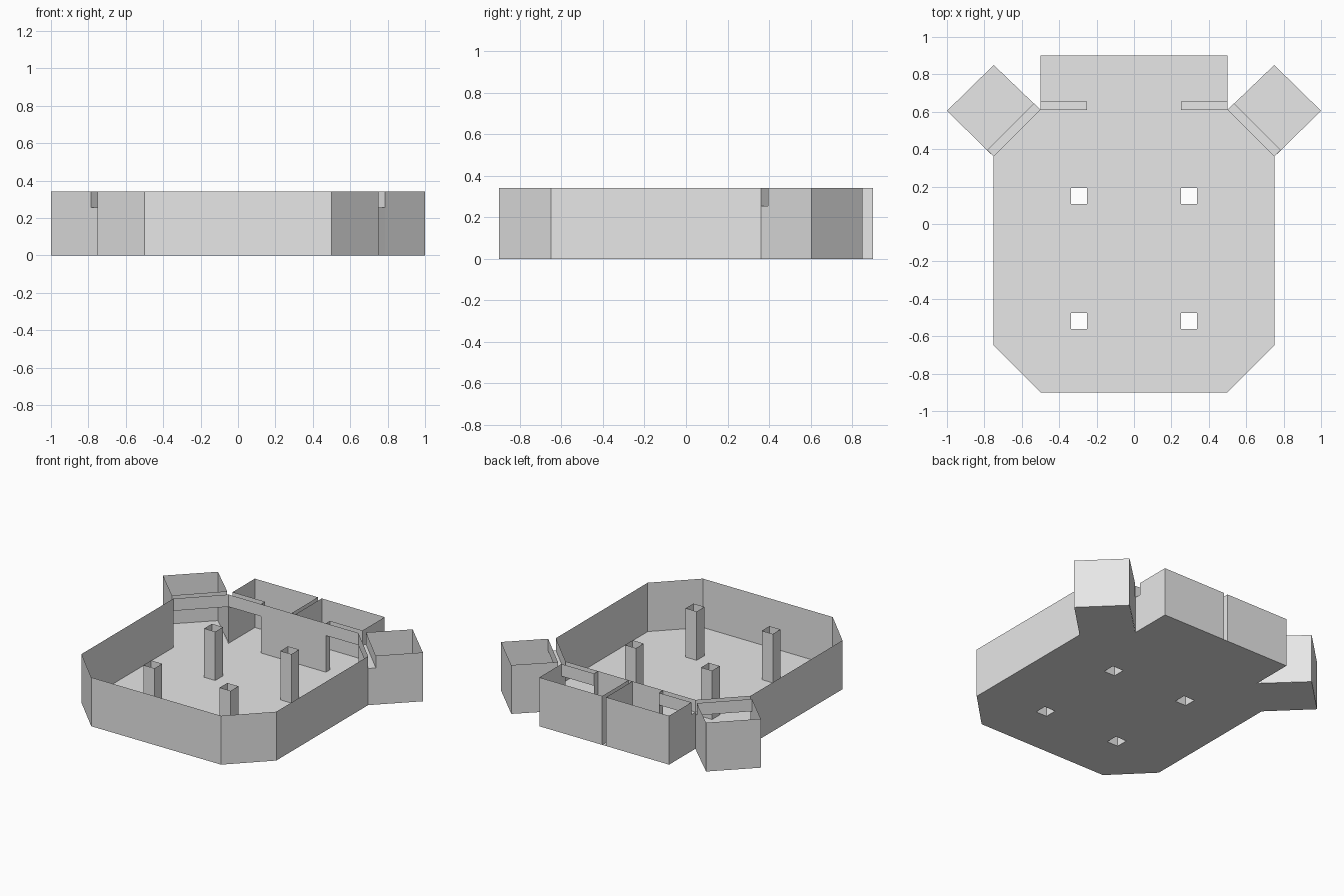
import bpy
import bmesh

if "Cube" in bpy.data.objects:
    bpy.data.objects.remove(bpy.data.objects["Cube"])

H = 0.34      # wall height
RAIL = 0.255  # underside of the rails above the openings

grey = bpy.data.materials.new("plain_grey")
grey.diffuse_color = (0.8, 0.8, 0.8, 1)
grey.use_nodes = True
grey.node_tree.nodes["Principled BSDF"].inputs["Base Color"].default_value = grey.diffuse_color


def finish(bm, name, mirror):
    mesh = bpy.data.meshes.new(name)
    bm.to_mesh(mesh)
    bm.free()
    mesh.materials.append(grey)
    ob = bpy.data.objects.new(name, mesh)
    bpy.context.collection.objects.link(ob)
    if mirror:
        mod = ob.modifiers.new("mirror", "MIRROR")
        mod.use_axis = (True, False, False)
    return ob


def add_sheet(bm, pts, z0=0.0, z1=H):
    """Thin upright wall along a path."""
    low = [bm.verts.new((x, y, z0)) for x, y in pts]
    top = [bm.verts.new((x, y, z1)) for x, y in pts]
    for i in range(len(pts) - 1):
        bm.faces.new((low[i], low[i + 1], top[i + 1], top[i]))


def wall(name, *sheets):
    bm = bmesh.new()
    for s in sheets:
        add_sheet(bm, *s)
    return finish(bm, name, True)


def channel(name, a, b, d):
    """Open-topped rail from a to b, with width vector d."""
    a2 = (a[0] + d[0], a[1] + d[1])
    b2 = (b[0] + d[0], b[1] + d[1])
    bm = bmesh.new()
    add_sheet(bm, [a, b], RAIL, H)
    add_sheet(bm, [a2, b2], RAIL, H)
    bm.faces.new([bm.verts.new((x, y, RAIL)) for x, y in (a, b, b2, a2)])
    return finish(bm, name, True)


# Key plan points on the right half
inner, side = (0.5, 0.61), (0.75, 0.36)
tip, far = (1.0, 0.605), (0.75, 0.85)
side_in, inner_in = (0.785, 0.395), (0.535, 0.645)

# Square post footprints
S = 0.0425
posts = [[(cx - S, cy - S), (cx + S, cy - S), (cx + S, cy + S), (cx - S, cy + S)]
         for cx in (-0.293, 0.293) for cy in (-0.518, 0.15)]

# Floor plate with post holes
half = [(0.5, -0.9), (0.75, -0.65), side, tip, far, inner, (0.5, 0.9)]
outline = half + [(-x, y) for x, y in reversed(half)]
bm = bmesh.new()
for loop in [outline] + posts:
    vs = [bm.verts.new((x, y, 0)) for x, y in loop]
    for i, v in enumerate(vs):
        bm.edges.new((v, vs[(i + 1) % len(vs)]))
bmesh.ops.triangle_fill(bm, use_beauty=True, use_dissolve=False,
                        edges=bm.edges[:], normal=(0, 0, 1))
finish(bm, "floor_plate", False)

# Hollow posts
for i, p in enumerate(posts):
    bm = bmesh.new()
    add_sheet(bm, p + p[:1])
    finish(bm, "hollow_post_%d" % (i + 1), False)

# Main tray wall
wall("tray_wall", ([(0, -0.9), (0.5, -0.9), (0.75, -0.65), side],))

# Corner pockets, with low wall parts where the rail channel ends
wall("corner_pocket", ([side_in, tip, far, inner_in],),
     ([side, side_in], 0, RAIL), ([inner_in, inner], 0, RAIL))
channel("corner_rail", side, inner, (0.035, 0.035))

# Back compartments with a narrow slot between them
wall("back_compartment", ([(0.5, 0.655), (0.5, 0.9), (0.015, 0.9), (0.015, 0.61)],),
     ([(0.5, 0.61), (0.5, 0.655)], 0, RAIL))
channel("back_rail", (0.25, 0.61), inner, (0, 0.045))

# Centre panel and the opening jambs
wall("centre_panel", ([(0, 0.61), (0.25, 0.61), (0.25, 0.655)],))
